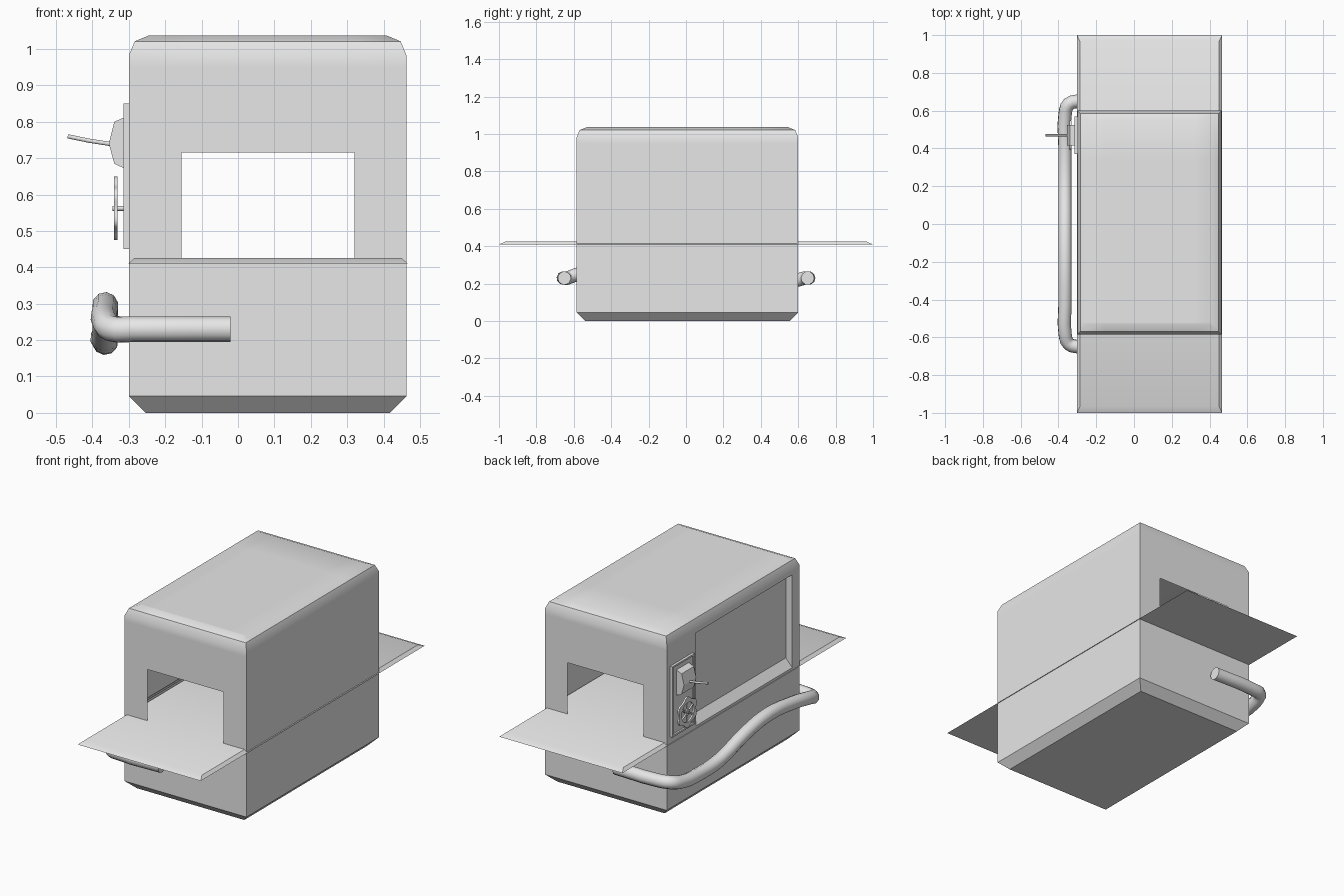
import bpy, bmesh, math
from mathutils import Vector

if "Cube" in bpy.data.objects:
    bpy.data.objects.remove(bpy.data.objects["Cube"])

grey = bpy.data.materials.new("plain grey")
grey.use_nodes = True
GREY = (0.8, 0.8, 0.8, 1)
grey.diffuse_color = GREY
grey.node_tree.nodes["Principled BSDF"].inputs["Base Color"].default_value = GREY


def finish(obj, angle=35):
    obj.data.materials.append(grey)
    bpy.ops.object.select_all(action='DESELECT')
    obj.select_set(True)
    bpy.context.view_layer.objects.active = obj
    bpy.ops.object.shade_smooth_by_angle(angle=math.radians(angle))
    return obj


def from_bmesh(name, bm, angle=35):
    mesh = bpy.data.meshes.new(name)
    bm.to_mesh(mesh)
    bm.free()
    obj = bpy.data.objects.new(name, mesh)
    bpy.context.collection.objects.link(obj)
    return finish(obj, angle)


def box(lo, hi):
    bm = bmesh.new()
    bmesh.ops.create_cube(bm, size=1)
    for v in bm.verts:
        v.co = Vector([l + (c + 0.5) * (h - l) for l, h, c in zip(lo, hi, v.co)])
    return bm


def level_edges(bm, z):
    return [e for e in bm.edges if all(abs(v.co.z - z) < 1e-4 for v in e.verts)]


def tube(name, points, radius, kind='POLY'):
    curve = bpy.data.curves.new(name, 'CURVE')
    curve.dimensions = '3D'
    curve.bevel_depth = radius
    curve.bevel_resolution = 3
    curve.use_fill_caps = True
    curve.resolution_u = 3
    spline = curve.splines.new(kind)
    pts = spline.points if kind == 'POLY' else spline.bezier_points
    pts.add(len(points) - 1)
    for p, co in zip(pts, points):
        if kind == 'POLY':
            p.co = (*co, 1)
        else:
            p.co = co
            p.handle_left_type = p.handle_right_type = 'AUTO'
    obj = bpy.data.objects.new(name, curve)
    bpy.context.collection.objects.link(obj)
    bpy.ops.object.select_all(action='DESELECT')
    obj.select_set(True)
    bpy.context.view_layer.objects.active = obj
    bpy.ops.object.convert(target='MESH')
    return finish(bpy.context.view_layer.objects.active, 50)


# Hollow housing: rounded top, chamfered base
LEFT, RIGHT, FRONT, BACK, TOP = -0.30, 0.463, -0.585, 0.6, 1.037
bm = box((LEFT, FRONT, 0), (RIGHT, BACK, TOP))
bmesh.ops.bevel(bm, geom=level_edges(bm, TOP), offset=0.055, segments=2,
                profile=0.5, affect='EDGES')
bmesh.ops.bevel(bm, geom=level_edges(bm, 0), offset=0.046, segments=1, affect='EDGES')

# Slice the walls for the tunnel mouths and the side window
TUNNEL_X, TUNNEL_Z = (-0.155, 0.32), (0.425, 0.715)
WINDOW_Y, WINDOW_Z = (-0.52, 0.34), (0.425, 0.95)
cuts = [(0, x) for x in TUNNEL_X] + [(1, y) for y in WINDOW_Y]
cuts += [(2, z) for z in sorted(set(TUNNEL_Z + WINDOW_Z))]
for axis, pos in cuts:
    normal = Vector((0, 0, 0))
    normal[axis] = 1
    bmesh.ops.bisect_plane(bm, geom=bm.verts[:] + bm.edges[:] + bm.faces[:],
                           plane_co=normal * pos, plane_no=normal)


def inside(value, span):
    return span[0] < value < span[1]


mouths, window = [], []
for f in bm.faces:
    c = f.calc_center_median()
    if abs(f.normal.y) > 0.9 and inside(c.x, TUNNEL_X) and inside(c.z, TUNNEL_Z):
        mouths.append(f)
    elif f.normal.x < -0.9 and inside(c.y, WINDOW_Y) and inside(c.z, WINDOW_Z):
        window.append(f)
bmesh.ops.delete(bm, geom=mouths, context='FACES')

# Recessed pane with a sloping sill
new = bmesh.ops.extrude_face_region(bm, geom=window)["geom"]
for v in (g for g in new if isinstance(g, bmesh.types.BMVert)):
    v.co.x += 0.04
    if v.co.z < WINDOW_Z[0] + 0.01:
        v.co.z += 0.045
old = [f for f in window if f.is_valid]
bmesh.ops.delete(bm, geom=old, context='FACES')
from_bmesh("housing", bm)

# Long thin tray running through the tunnel
bm = box((LEFT - 0.002, -1, 0.41), (RIGHT + 0.004, 1, 0.425))
for v in bm.verts:
    if v.co.z > 0.42:
        v.co.x += math.copysign(0.017, 0.08 - v.co.x)
        v.co.y -= math.copysign(0.035, v.co.y)
from_bmesh("tray", bm)

# Control plate with a raised rim
CY = 0.47
bm = box((-0.314, CY - 0.10, 0.45), (LEFT, CY + 0.10, 0.85))
bm.normal_update()
face = [f for f in bm.faces if f.normal.x < -0.9]
bmesh.ops.inset_region(bm, faces=face, thickness=0.014)
bmesh.ops.inset_region(bm, faces=face, thickness=0.004, depth=-0.006)
from_bmesh("control_plate", bm)

# Switch housing: faceted profile pulled across the plate
profile = [(-0.305, 0.815), (-0.34, 0.80), (-0.355, 0.74), (-0.34, 0.685), (-0.305, 0.668)]
bm = bmesh.new()
side = bm.faces.new([bm.verts.new((x, CY - 0.055, z)) for x, z in profile])
swept = bmesh.ops.extrude_face_region(bm, geom=[side])["geom"]
bmesh.ops.translate(bm, vec=(0, 0.11, 0),
                    verts=[g for g in swept if isinstance(g, bmesh.types.BMVert)])
bmesh.ops.recalc_face_normals(bm, faces=bm.faces[:])
from_bmesh("switch_housing", bm, 20)
tube("switch_lever", [(-0.345, CY, 0.738), (-0.41, CY, 0.748), (-0.468, CY, 0.76)], 0.006)

# Lobed hand wheel: rim, spokes, hub and axle
WZ, STEPS, LOBES = 0.562, 48, 6
bm = bmesh.new()
loops = []
for x, inner in ((-0.341, False), (-0.331, False), (-0.331, True), (-0.341, True)):
    loop = []
    for i in range(STEPS):
        a = math.tau * i / STEPS
        r = 0.055 if inner else 0.08 + 0.007 * math.cos(LOBES * a)
        loop.append(bm.verts.new((x, CY + r * math.sin(a), WZ + r * math.cos(a))))
    loops.append(loop)
for k in range(4):
    a, b = loops[k], loops[(k + 1) % 4]
    for i in range(STEPS):
        j = (i + 1) % STEPS
        bm.faces.new((a[i], a[j], b[j], b[i]))
bmesh.ops.recalc_face_normals(bm, faces=bm.faces[:])
from_bmesh("wheel_rim", bm)
for i in range(LOBES):
    a = math.tau * i / LOBES
    tube(f"wheel_spoke_{i + 1}",
         [(-0.336, CY, WZ), (-0.336, CY + 0.06 * math.sin(a), WZ + 0.06 * math.cos(a))], 0.005)
tube("wheel_hub", [(-0.341, CY, WZ), (-0.331, CY, WZ)], 0.018)
tube("wheel_axle", [(-0.345, CY, WZ), (-0.305, CY, WZ)], 0.007)

# Wavy hose along the side, hooked round both ends
PX, PY, PZ = -0.365, 0.65, 0.23
hose = [(-0.02, PY, PZ), (-0.29, PY, PZ), (-0.345, PY - 0.015, PZ), (PX, PY - 0.07, 0.215),
        (PX, 0.4, 0.196), (PX, 0.22, 0.205), (PX, 0.0, 0.265), (PX, -0.2, 0.296),
        (PX, -0.42, 0.28), (PX, 0.07 - PY, 0.25), (-0.345, 0.015 - PY, PZ),
        (-0.29, -PY, PZ), (-0.02, -PY, PZ)]
tube("side_hose", hose, 0.036, 'BEZIER')
